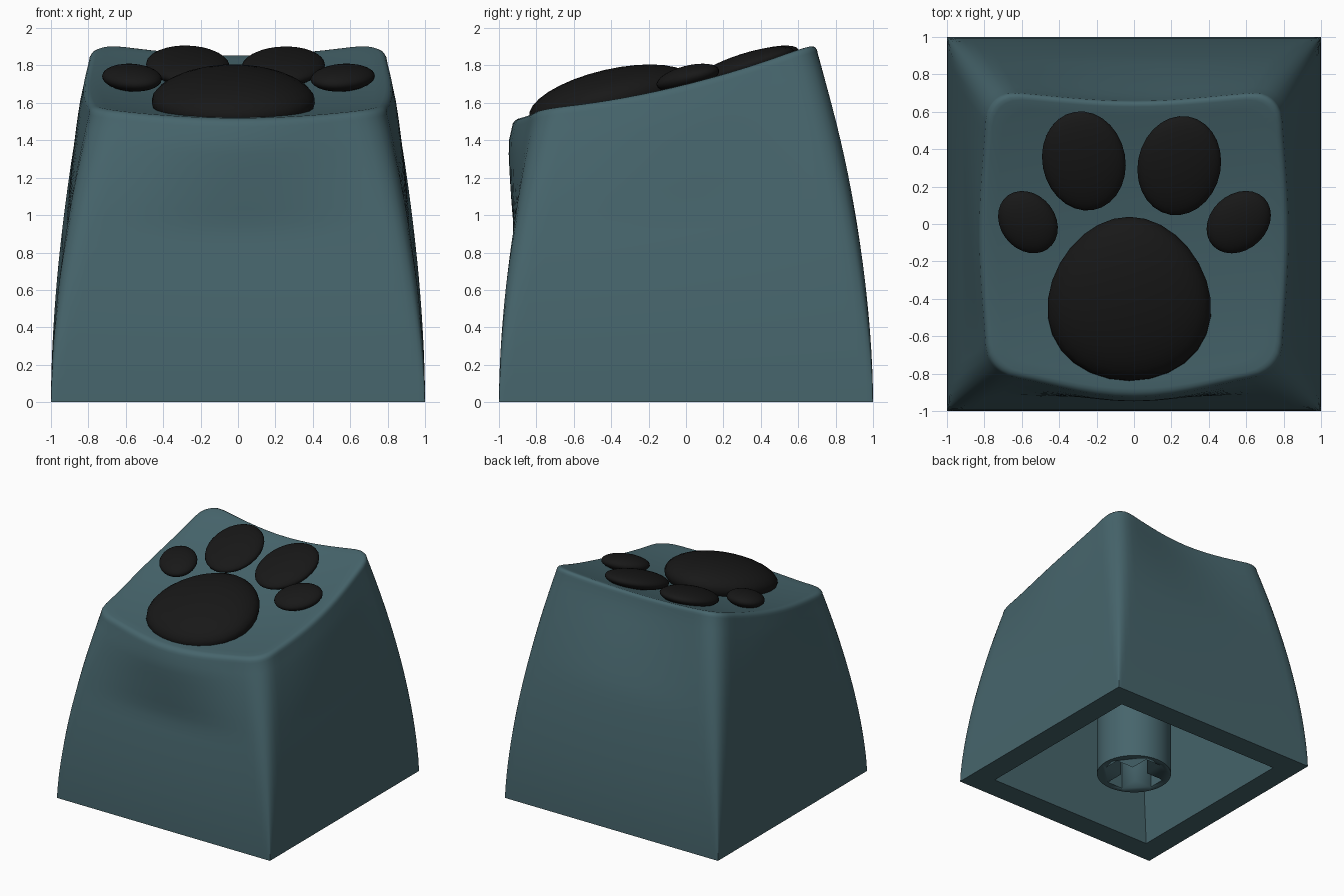
import bpy, bmesh
from math import sin, cos, pi, radians, atan
from mathutils import Vector, Matrix

if "Cube" in bpy.data.objects:
    bpy.data.objects.remove(bpy.data.objects["Cube"])


def material(name, rgb):
    m = bpy.data.materials.new(name)
    m.diffuse_color = (*rgb, 1)
    m.use_nodes = True
    m.node_tree.nodes["Principled BSDF"].inputs["Base Color"].default_value = m.diffuse_color
    return m


TEAL = material("teal_plastic", (0.062, 0.13, 0.15))
BLACK = material("black_rubber", (0.009, 0.009, 0.009))


def finish(name, bm, mat, angle=40):
    bmesh.ops.recalc_face_normals(bm, faces=bm.faces)
    me = bpy.data.meshes.new(name)
    bm.to_mesh(me)
    bm.free()
    ob = bpy.data.objects.new(name, me)
    bpy.context.collection.objects.link(ob)
    me.materials.append(mat)
    bpy.ops.object.select_all(action='DESELECT')
    bpy.context.view_layer.objects.active = ob
    ob.select_set(True)
    bpy.ops.object.shade_smooth_by_angle(angle=radians(angle))
    return ob


# Square outline with points concentrated near the corners
N = 24
side = [sin(pi / 2 * (2 * i / N - 1)) for i in range(N)]
square = ([(s, -1) for s in side] + [(1, s) for s in side]
          + [(-s, 1) for s in side] + [(-1, -s) for s in side])


def rounded(p, q, r):
    r = max(r, 0.003)
    c = Vector((max(r - 1, min(1 - r, p)), max(r - 1, min(1 - r, q))))
    return c + (Vector((p, q)) - c).normalized() * r


def dish(x, y):
    return 1.65 + 0.25 * y + 0.115 * y * y + 0.08 * x * x


def plan(pt, t, k=1.0):
    """Plan position of an outline point at height fraction t, inset k."""
    p, q = rounded(*pt, 0.2 * t) * k
    c = t ** 1.8
    front, back = -1 + 0.19 * c, 1 - 0.29 * c
    x = p * (1 - 0.21 * c)
    y = (front + back) / 2 + q * (back - front) / 2
    w = max(0, min(1, (t - 0.62) / 0.32))
    y -= w * (0.12 if q < 0 else 0.05) * (1 - p * p) ** 2 * q * q
    x += w * 0.04 * (1 - q * q) ** 2 * p
    return x, y


# Keycap shell: ceiling, cavity wall, underside, outer wall, rounded rim, dished top
EDGE = 0.045
rings = [[(p * 0.62, q * 0.6 - 0.06, 1.35) for p, q in square],
         [(p * 0.8, q * 0.8, 0) for p, q in square]]
LEVELS = 20
for i in range(LEVELS + 1):
    t = i / LEVELS
    ring = []
    for pt in square:
        x, y = plan(pt, t)
        ring.append((x, y, t * (dish(*plan(pt, 1)) - EDGE)))
    rings.append(ring)
insets = [(1 - 0.05 * (1 - cos(a)), EDGE * (1 - sin(a)))
          for a in (pi / 8, pi / 4, 3 * pi / 8, pi / 2)]
insets += [(k / 100, 0) for k in (88, 78, 66, 54, 42, 30, 18, 6)]
for k, drop in insets:
    ring = []
    for pt in square:
        x, y = plan(pt, 1, k)
        ring.append((x, y, dish(x, y) - drop))
    rings.append(ring)

bm = bmesh.new()
vs = [[bm.verts.new(co) for co in ring] for ring in rings]
M = len(square)
for a, b in zip(vs, vs[1:]):
    for i in range(M):
        j = (i + 1) % M
        bm.faces.new((a[i], a[j], b[j], b[i]))
bm.faces.new(vs[0])
bm.faces.new(vs[-1])
finish("keycap_shell", bm, TEAL)

# Switch stem with a cross-shaped socket
bm = bmesh.new()
bmesh.ops.create_cone(bm, cap_ends=True, segments=40, radius1=0.3, radius2=0.3,
                      depth=1.4, matrix=Matrix.Translation((0, 0, 0.7)))
stem = finish("switch_stem", bm, TEAL)
for name, sx, sy in (("socket_cutter_x", 0.48, 0.15), ("socket_cutter_y", 0.15, 0.48)):
    bm = bmesh.new()
    bmesh.ops.create_cube(bm, size=1, matrix=Matrix.Translation((0, 0, 0.2))
                          @ Matrix.Diagonal((sx, sy, 0.8, 1)))
    cutter = finish(name, bm, TEAL)
    cutter.hide_render = True
    cutter.hide_set(True)
    mod = stem.modifiers.new(name, 'BOOLEAN')
    mod.operation, mod.solver, mod.object = 'DIFFERENCE', 'EXACT', cutter


# Paw pads: flattened ellipsoids tilted along the dished top
def pad(name, center, radii, turn=0, slope=0.25, taper=0):
    bm = bmesh.new()
    bmesh.ops.create_uvsphere(bm, u_segments=28, v_segments=16, radius=1)
    for v in bm.verts:
        v.co.x *= 1 - taper * v.co.y
    bm.transform(Matrix.Translation(center) @ Matrix.Rotation(atan(slope), 4, 'X')
                 @ Matrix.Rotation(radians(turn), 4, 'Z') @ Matrix.Diagonal((*radii, 1)))
    finish(name, bm, BLACK, 60)


pad("main_pad", (-0.025, -0.40, 1.62), (0.435, 0.45, 0.16), slope=0.23, taper=0.12)
pad("inner_toe_left", (-0.268, 0.337, 1.80), (0.222, 0.28, 0.068), 10, 0.32)
pad("inner_toe_right", (0.242, 0.312, 1.795), (0.222, 0.28, 0.068), -10, 0.32)
pad("outer_toe_left", (-0.567, 0.01, 1.735), (0.148, 0.182, 0.064), 35)
pad("outer_toe_right", (0.56, 0.01, 1.735), (0.152, 0.19, 0.064), -45)
